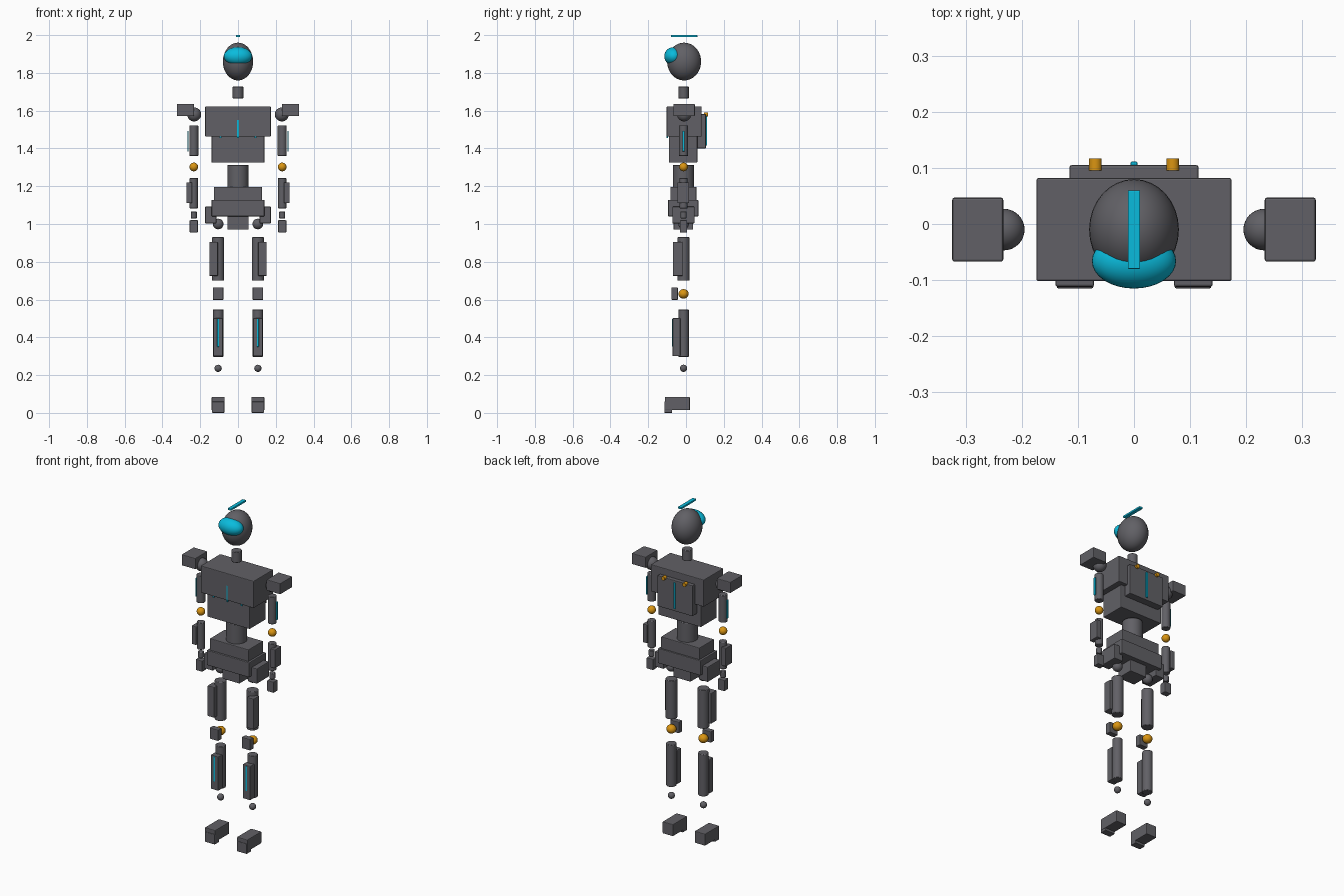
import bpy, math

if "Cube" in bpy.data.objects:
    bpy.data.objects.remove(bpy.data.objects["Cube"])


def material(name, rgb):
    m = bpy.data.materials.new(name)
    m.diffuse_color = (*rgb, 1)
    m.use_nodes = True
    m.node_tree.nodes["Principled BSDF"].inputs["Base Color"].default_value = m.diffuse_color
    return m


GREY = material("dark_grey", (0.12, 0.118, 0.132))
CYAN = material("cyan_glow", (0.003, 0.5, 0.72))
AMBER = material("amber", (0.70, 0.30, 0.006))
CY = -0.013  # depth of the body axis


def finish(name, mat, smooth=True):
    ob = bpy.context.object
    ob.name = name
    ob.data.materials.append(mat)
    if smooth:
        bpy.ops.object.shade_smooth_by_angle(angle=math.radians(35))
    return ob


def box(name, x, y, z, mat=GREY, bevel=0.004):
    """Box from (min, max) ranges, with slightly softened edges."""
    r = (x, y, z)
    bpy.ops.mesh.primitive_cube_add(size=1, location=[(a + b) / 2 for a, b in r])
    ob = bpy.context.object
    ob.scale = [b - a for a, b in r]
    bpy.ops.object.transform_apply(location=False, rotation=False, scale=True)
    finish(name, mat, False)
    if bevel:
        mod = ob.modifiers.new("soft_edges", 'BEVEL')
        mod.width = min(bevel, min(b - a for a, b in r) * 0.25)
        mod.segments = 2
    return ob


def ball(name, loc, radii, mat=GREY):
    bpy.ops.mesh.primitive_uv_sphere_add(segments=32, ring_count=20, radius=1, location=loc)
    bpy.context.object.scale = radii
    bpy.ops.object.transform_apply(location=False, rotation=False, scale=True)
    return finish(name, mat)


def tube(name, x, y, z, r, mat=GREY):
    """Upright cylinder between two heights."""
    bpy.ops.mesh.primitive_cylinder_add(vertices=32, radius=r, depth=z[1] - z[0],
                                        location=(x, y, (z[0] + z[1]) / 2))
    ob = finish(name, mat)
    mod = ob.modifiers.new("soft_edges", 'BEVEL')
    mod.width, mod.segments = 0.003, 2
    return ob


# Head, visor, crest, neck
ball("head", (0, -0.01, 1.86), (0.08, 0.09, 0.1))
ball("visor", (0, -0.066, 1.888), (0.075, 0.049, 0.048), CYAN)
box("crest", (-0.011, 0.011), (-0.08, 0.06), (1.989, 2.0), CYAN, 0.002)
tube("neck", 0, CY, (1.664, 1.728), 0.028)

# Torso and pelvis
box("chest", (-0.174, 0.174), (-0.102, 0.082), (1.463, 1.623))
box("lower_chest", (-0.14, 0.14), (-0.09, 0.06), (1.325, 1.475))
tube("waist", 0, CY, (1.185, 1.312), 0.056)
box("upper_pelvis", (-0.127, 0.127), (-0.083, 0.055), (1.12, 1.197))
box("belt", (-0.14, 0.14), (-0.095, 0.065), (1.04, 1.128))
box("groin_plate", (-0.056, 0.056), (-0.066, 0.038), (0.97, 1.045))

# Chest lights
box("chest_light", (-0.004, 0.004), (-0.1024, -0.095), (1.455, 1.55), CYAN, 0)
for s in (-1, 1):
    box("chest_side_light", (s * 0.092 - 0.005, s * 0.092 + 0.005),
        (-0.102, -0.095), (1.456, 1.464), CYAN, 0)

# Backpack with light strip
box("backpack", (-0.115, 0.115), (0.06, 0.105), (1.4, 1.582))
box("backpack_light", (-0.006, 0.006), (0.10, 0.111), (1.415, 1.57), CYAN, 0.002)


def side_parts(s):
    """All parts that repeat on the left and right."""
    def bx(name, x, y, z, mat=GREY, bevel=0.004):
        box(name, sorted((s * x[0], s * x[1])), y, z, mat, bevel)

    # Backpack thruster cap
    bpy.ops.mesh.primitive_cylinder_add(vertices=24, radius=0.0115, depth=0.022,
                                        location=(s * 0.069, 0.106, 1.58),
                                        rotation=(math.pi / 2, 0, 0))
    finish("backpack_cap", AMBER)

    # Arm
    ax = s * 0.234
    ball("shoulder_joint", (s * 0.232, -0.01, 1.58), (0.037,) * 3)
    bx("shoulder_pad", (0.233, 0.324), (-0.067, 0.047), (1.571, 1.636))
    tube("upper_arm", ax, CY, (1.36, 1.522), 0.024)
    bx("arm_light", (0.261, 0.268), (-0.019, -0.007), (1.385, 1.493), CYAN, 0.002)
    ball("elbow_joint", (ax, CY, 1.302), (0.023,) * 3, AMBER)
    tube("forearm", ax, CY, (1.083, 1.243), 0.022)
    bx("forearm_guard", (0.243, 0.273), (-0.045, 0.017), (1.11, 1.22))
    tube("wrist", ax, CY, (1.03, 1.066), 0.016)
    bx("hand", (0.212, 0.256), (-0.032, 0.006), (0.955, 1.02))

    # Hip and thigh
    lx = s * 0.105
    bx("hip_guard", (0.115, 0.174), (-0.072, 0.045), (1.003, 1.092))
    ball("hip_joint", (lx, CY, 1.0), (0.028,) * 3)
    tube("thigh", lx, CY, (0.70, 0.93), 0.032)
    bx("thigh_guard", (0.107, 0.152), (-0.07, -0.018), (0.725, 0.906))

    # Knee and shin
    ball("knee_joint", (lx, CY, 0.63), (0.027, 0.027, 0.025), AMBER)
    bx("knee_guard", (0.077, 0.133), (-0.077, -0.043), (0.598, 0.664))
    tube("shin", lx, CY, (0.297, 0.547), 0.028)
    bx("shin_guard", (0.08, 0.13), (-0.071, -0.03), (0.30, 0.502))
    bx("shin_light", (0.1, 0.11), (-0.074, -0.066), (0.35, 0.498), CYAN, 0.002)

    # Ankle and foot
    ball("ankle_joint", (lx, CY, 0.236), (0.019,) * 3)
    bx("foot", (0.071, 0.14), (-0.112, 0.021), (0.014, 0.084))
    bx("toe", (0.072, 0.138), (-0.115, -0.073), (0.0, 0.06))


for side in (-1, 1):
    side_parts(side)
